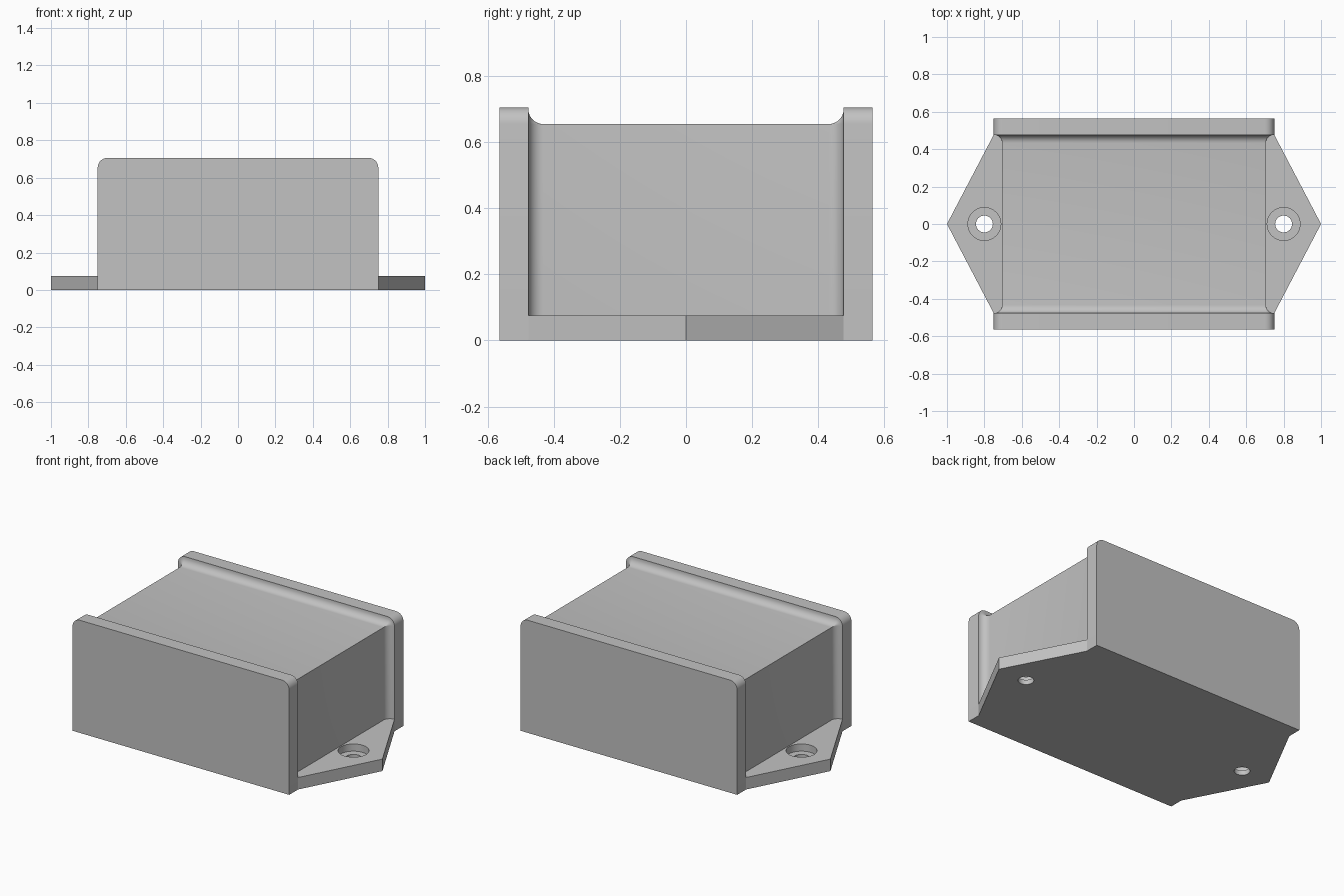
import bpy, bmesh, math

default = bpy.data.objects.get("Cube")
if default:
    bpy.data.objects.remove(default, do_unlink=True)

GREY = (0.54, 0.54, 0.54, 1)
mat = bpy.data.materials.new("light grey")
mat.use_nodes = True
mat.diffuse_color = GREY
mat.node_tree.nodes["Principled BSDF"].inputs["Base Color"].default_value = GREY

INNER, OUTER = 0.477, 0.565      # end plate faces in y
PLATE_X, PLATE_TOP = 0.75, 0.705
BODY_X, BODY_TOP = 0.705, 0.655
BASE_TOP, FILLET = 0.075, 0.045
STEPS = 8


def loft(name, sections):
    """Skin equal-length closed loops and cap both ends."""
    bm = bmesh.new()
    rings = [[bm.verts.new(p) for p in s] for s in sections]
    for a, b in zip(rings, rings[1:]):
        for i in range(len(a)):
            j = (i + 1) % len(a)
            bm.faces.new((a[i], a[j], b[j], b[i]))
    bm.faces.new(rings[0])
    bm.faces.new(rings[-1])
    bmesh.ops.remove_doubles(bm, verts=bm.verts, dist=0.00001)
    bmesh.ops.recalc_face_normals(bm, faces=bm.faces)
    mesh = bpy.data.meshes.new(name)
    bm.to_mesh(mesh)
    bm.free()
    mesh.materials.append(mat)
    obj = bpy.data.objects.new(name, mesh)
    bpy.context.collection.objects.link(obj)
    return obj


def smooth(obj):
    bpy.ops.object.select_all(action="DESELECT")
    obj.select_set(True)
    bpy.context.view_layer.objects.active = obj
    bpy.ops.object.shade_smooth_by_angle(angle=math.radians(35))


def arch(half, top, radius, bottom, y):
    """Rectangle in xz with its two upper corners rounded."""
    pts = [(-half, y, bottom), (half, y, bottom)]
    for side, start in ((1, 0), (-1, math.pi / 2)):
        for i in range(STEPS + 1):
            a = start + math.pi / 2 * i / STEPS
            pts.append((side * (half - radius) + radius * math.cos(a), y,
                        top - radius + radius * math.sin(a)))
    return pts


# End plates
for name, s in (("front_plate", -1), ("back_plate", 1)):
    smooth(loft(name, [arch(PLATE_X, PLATE_TOP, 0.05, 0, s * y) for y in (INNER, OUTER)]))

# Body block, flaring into the plates with a concave fillet
profile = []
for i in range(STEPS + 1):
    a = math.pi / 2 * i / STEPS
    profile.append((INNER - FILLET + FILLET * math.sin(a), FILLET * (1 - math.cos(a))))
profile = [(-y, d) for y, d in reversed(profile)] + profile
body = loft("body", [arch(BODY_X + d, BODY_TOP + d, max(d, 0.0005), BASE_TOP / 2, y)
                     for y, d in profile])
smooth(body)

# Base with pointed mounting ears
outline = [(1, 0), (PLATE_X, INNER), (-PLATE_X, INNER),
           (-1, 0), (-PLATE_X, -INNER), (PLATE_X, -INNER)]
base = loft("mounting_base", [[(x, y, z) for x, y in outline] for z in (0, BASE_TOP)])

# Counterbored screw holes
for x in (-0.8, 0.8):
    for radius, low in ((0.045, -0.1), (0.088, 0.03)):
        bpy.ops.mesh.primitive_cylinder_add(vertices=48, radius=radius, depth=0.3,
                                            location=(x, 0, low + 0.15))
        cutter = bpy.context.object
        cutter.name = "hole_cutter"
        cutter.hide_render = True
        cutter.data.materials.append(mat)
        cut = base.modifiers.new("hole", "BOOLEAN")
        cut.operation = "DIFFERENCE"
        cut.solver = "EXACT"
        cut.object = cutter
        bpy.context.view_layer.objects.active = base
        bpy.ops.object.modifier_apply(modifier=cut.name)
        bpy.data.objects.remove(cutter, do_unlink=True)
smooth(base)
